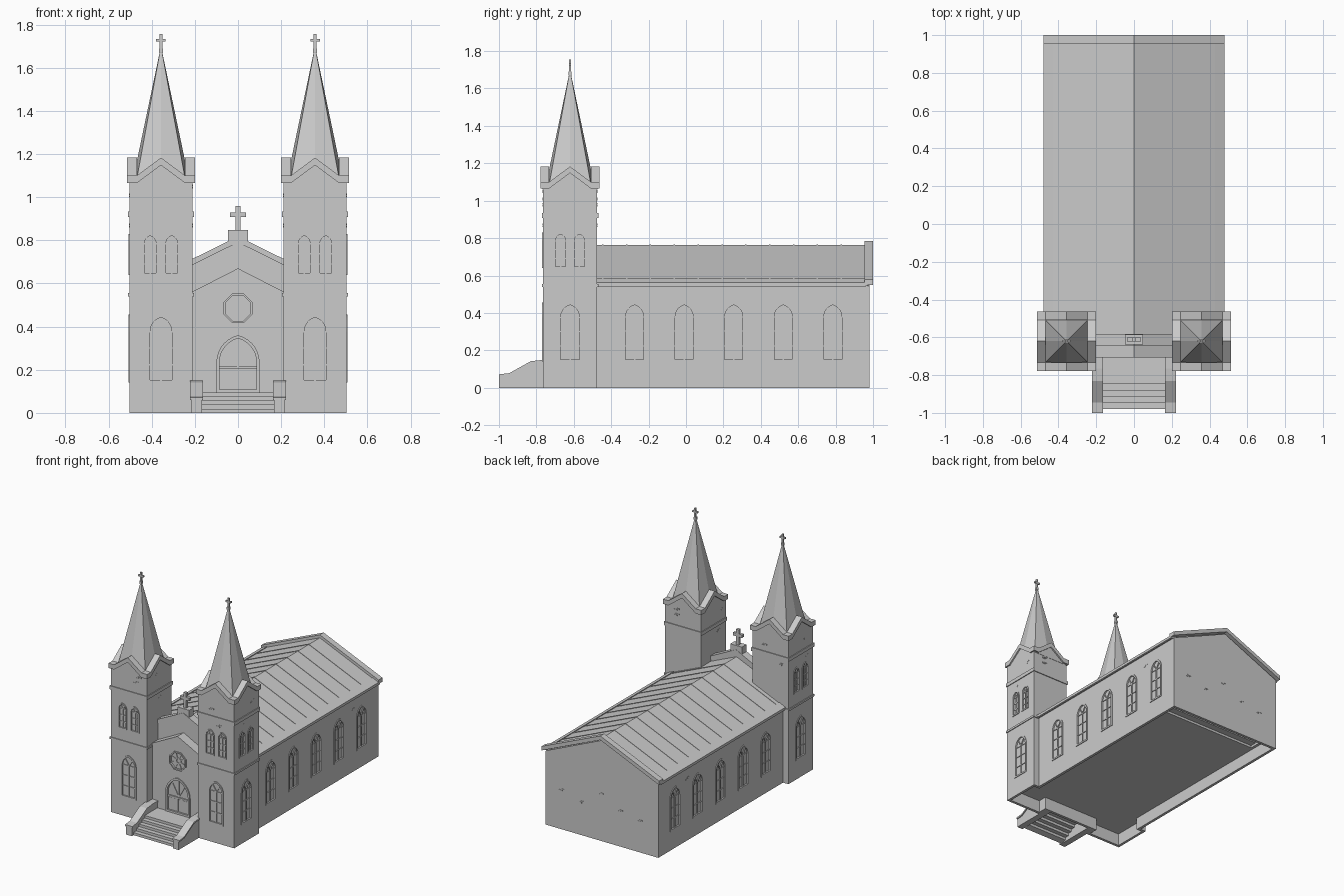
import bpy, bmesh, math, random
from mathutils import Matrix, Vector

cube = bpy.data.objects.get("Cube")
if cube:
    bpy.data.objects.remove(cube, do_unlink=True)

stone = bpy.data.materials.new("grey_stone")
stone.use_nodes = True
GREY = (0.6, 0.6, 0.6, 1)
stone.diffuse_color = GREY
stone.node_tree.nodes["Principled BSDF"].inputs["Base Color"].default_value = GREY
I = Matrix.Identity(4)
random.seed(4)


def finish(name, bm, m=I):
    bmesh.ops.recalc_face_normals(bm, faces=bm.faces)
    bm.transform(m)
    me = bpy.data.meshes.new(name)
    bm.to_mesh(me)
    bm.free()
    me.materials.append(stone)
    ob = bpy.data.objects.new(name, me)
    bpy.context.scene.collection.objects.link(ob)
    return ob


def prism(name, pts, a, b, axis="y", m=I):
    """Extrude a 2D outline from a to b along an axis."""
    place = {"y": lambda p, d: (p[0], d, p[1]),
             "x": lambda p, d: (d, p[0], p[1])}[axis]
    bm = bmesh.new()
    r0, r1 = ([bm.verts.new(place(p, d)) for p in pts] for d in (a, b))
    bm.faces.new(r0)
    bm.faces.new(r1)
    for i in range(len(pts)):
        j = (i + 1) % len(pts)
        bm.faces.new((r0[i], r0[j], r1[j], r1[i]))
    return finish(name, bm, m)


def box(name, x0, x1, y0, y1, z0, z1, m=I):
    return prism(name, [(x0, z0), (x1, z0), (x1, z1), (x0, z1)], y0, y1, "y", m)


def ring(name, outer, inner, a, b, m=I):
    """Closed moulding between two outlines, facing -y."""
    bm = bmesh.new()
    rows = [[bm.verts.new((p[0], d, p[1])) for p in o]
            for o, d in ((outer, a), (outer, b), (inner, b), (inner, a))]
    n = len(outer)
    for k in range(4):
        for i in range(n):
            j, l = (i + 1) % n, (k + 1) % 4
            bm.faces.new((rows[k][i], rows[k][j], rows[l][j], rows[l][i]))
    return finish(name, bm, m)


def bar(name, p, q, w, a, b, m=I):
    """Straight glazing bar between two points in the window plane."""
    p, q = Vector(p), Vector(q)
    d = (q - p).normalized() * w / 2
    n = Vector((-d.y, d.x))
    return prism(name, [p + n, q + n, q - n, p - n], a, b, "y", m)


def chevron(name, hw, z0, z1, t, a, b, m=I, flat=0.0):
    top = [(-hw, z0), (-hw + flat, z0), (0, z1), (hw - flat, z0), (hw, z0)]
    if not flat:
        top = [top[0], top[2], top[4]]
    return prism(name, top + [(x, z - t) for x, z in reversed(top)], a, b, "y", m)


def gable(name, hw, z0, z1, z2, a, b, m=I):
    return prism(name, [(-hw, z0), (hw, z0), (hw, z1), (0, z2), (-hw, z1)], a, b, "y", m)


def arch(hw, h, inset=0.0):
    """Pointed two-centred arch standing on z = 0."""
    c = 0.3 * hw
    w = hw - inset
    spring = h - 1.265 * hw
    end = math.acos(c / (w + c))
    arc = [((w + c) * math.cos(end * i / 7) - c, spring + (w + c) * math.sin(end * i / 7))
           for i in range(8)]
    return [(-w, inset), (w, inset)] + arc + [(-x, z) for x, z in reversed(arc[:-1])]


def on_wall(x, y, z, deg=0):
    return Matrix.Translation((x, y, z)) @ Matrix.Rotation(math.radians(deg), 4, "Z")


def cut(target, cutters):
    """Subtract the cutters, bake the result, remove the cutters."""
    for c in cutters:
        c.hide_render = True
        mod = target.modifiers.new("cut", "BOOLEAN")
        mod.operation, mod.solver, mod.object = "DIFFERENCE", "EXACT", c
    dg = bpy.context.evaluated_depsgraph_get()
    me = bpy.data.meshes.new_from_object(target.evaluated_get(dg))
    target.modifiers.clear()
    target.data = me
    for c in cutters:
        bpy.data.objects.remove(c, do_unlink=True)


def window(m, hw, h, rim=0.012):
    """Framed lancet with glazing bars; returns its wall cutter."""
    ring("window_frame", arch(hw, h), arch(hw, h, rim), -0.005, 0.007, m)
    spring = h - 1.265 * hw
    bar("window_mullion", (0, rim), (0, spring), 0.008, 0.0, 0.007, m)
    for f in (0.35, 0.68, 1.0):
        bar("window_crossbar", (-hw + rim / 2, spring * f), (hw - rim / 2, spring * f), 0.006, 0.001, 0.007, m)
    for s in (-1, 1):
        bar("window_tracery", (0, spring), (s * hw * 0.5, spring + hw * 0.8), 0.007, 0.0, 0.007, m)
    return prism("window_cutter", arch(hw, h, 0.003), -0.05, 0.006, "y", m)


def bricks(m, u, z):
    """Pair of worn bricks standing just proud of a wall."""
    box("worn_brick", u, u + 0.025, -0.002, 0.004, z, z + 0.008, m)
    box("worn_brick", u + 0.012, u + 0.04, -0.002, 0.004, z + 0.01, z + 0.018, m)


def base_cutters():
    """Open underside: shared floor recess, tower recesses and rear platform steps."""
    cs = [box("base_cutter", -0.44, 0.44, -0.68, 0.96, -0.1, 0.09)]
    for i in range(2):
        cs.append(box("platform_cutter", -0.42, 0.42, 0.76 + 0.05 * i, 0.955, -0.1, 0.107 + 0.017 * i))
    for s in (-1, 1):
        x = sorted((s * 0.23, s * 0.485))
        cs.append(box("base_cutter", x[0], x[1], -0.745, -0.495, -0.1, 0.09))
    return cs


def cross(name, x, y, z, h, arm, t):
    box(name + "_post", x - t, x + t, y - t, y + t, z, z + h)
    box(name + "_arm", x - arm, x + arm, y - t, y + t, z + h * 0.53, z + h * 0.53 + 2 * t)


# Nave walls with five lancets on each side
nave = gable("nave_walls", 0.46, 0, 0.545, 0.745, -0.6, 0.98)
holes = base_cutters()
for s in (-1, 1):
    for i in range(5):
        holes.append(window(on_wall(s * 0.46, -0.275 + 0.265 * i, 0.14, s * 90), 0.06, 0.315))
    bricks(on_wall(s * 0.46, 0.66, 0, s * 90), 0, 0.45)
cut(nave, holes)
for i in range(5):
    bricks(on_wall(0, 0.98, 0, 180), -0.35 + 0.16 * i, random.uniform(0.2, 0.55))

# Roof with seams, eave strips and rear coping
chevron("nave_roof", 0.475, 0.56, 0.763, 0.02, -0.59, 0.96)
for i in range(11):
    y = -0.445 + 0.1275 * i
    chevron("roof_seam", 0.43, 0.5822, 0.766, 0.008, y - 0.004, y + 0.004)
for s in (-1, 1):
    prism("eave_strip", [(s * 0.48, 0.543), (s * 0.48, 0.562), (s * 0.43, 0.585), (s * 0.43, 0.55)], -0.48, 0.97)
chevron("rear_coping", 0.48, 0.58, 0.785, 0.03, 0.955, 1.0)

# Entrance front: lower porch gable, upper gable, coping and cross
porch = gable("porch_wall", 0.215, 0, 0.54, 0.645, -0.7, -0.6)
octagon = [(math.cos(math.pi * (i + 0.5) / 4), math.sin(math.pi * (i + 0.5) / 4)) for i in range(8)]
rose = on_wall(0, -0.7, 0.485)
door = on_wall(0, -0.7, 0.095)


def oct_pts(r):
    return [(r * x, r * z) for x, z in octagon]


cut(porch, base_cutters() + [prism("rose_cutter", oct_pts(0.069), -0.05, 0.006, "y", rose),
                             prism("door_cutter", arch(0.097, 0.265, 0.003), -0.05, 0.01, "y", door)])
ring("rose_frame", oct_pts(0.073), oct_pts(0.063), -0.008, 0.008, rose)
ring("rose_hub", oct_pts(0.024), oct_pts(0.014), 0.001, 0.008, rose)
for x, z in octagon:
    bar("rose_spoke", (x * 0.018, z * 0.018), (x * 0.066, z * 0.066), 0.007, 0.002, 0.008, rose)
ring("door_frame", arch(0.1, 0.265), arch(0.1, 0.265, 0.014), -0.008, 0.012, door)
box("door_transom", -0.09, 0.09, 0.001, 0.012, 0.108, 0.12, door)
for s in (-1, 1):
    x = sorted((s * 0.003, s * 0.08))
    box("door_leaf", x[0], x[1], 0.005, 0.012, 0.005, 0.105, door)
    bar("door_tracery", (0, 0.12), (s * 0.05, 0.21), 0.008, 0.005, 0.012, door)
bar("door_mullion", (0, 0.12), (0, 0.25), 0.008, 0.005, 0.012, door)
chevron("porch_coping", 0.215, 0.56, 0.67, 0.025, -0.706, -0.6)
gable("upper_gable", 0.215, 0.4, 0.69, 0.795, -0.635, -0.59)
chevron("upper_coping", 0.215, 0.712, 0.818, 0.028, -0.642, -0.583)
box("cross_pedestal", -0.047, 0.047, -0.637, -0.585, 0.775, 0.848)
cross("gable_cross", 0, -0.611, 0.848, 0.112, 0.037, 0.011)

# Hollow entrance stair with sloping cheek walls
top = []
for i in range(5):
    y = -0.98 + 0.033 * i
    top += [(y, 0.019 * i), (y, 0.019 * (i + 1))]
top.append((-0.69, 0.095))
under = [(y + 0.008, max(z - 0.008, 0)) for y, z in top[:-1]] + [(-0.69, 0.087)]
prism("entrance_steps", top + under[:1:-1], -0.175, 0.175, "x")
cheek = [(-1, 0), (-1, 0.07), (-0.945, 0.076), (-0.83, 0.14), (-0.765, 0.147), (-0.69, 0.147), (-0.69, 0)]
for s in (-1, 1):
    prism("stair_cheek", cheek, s * 0.168, s * 0.215, "x")
    prism("cheek_cap", [(y, z + 0.002) for y, z in cheek[1:6]] + [(y, z - 0.01) for y, z in cheek[5:0:-1]],
          s * 0.163, s * 0.222, "x")

# Twin towers
for s in (-1, 1):
    cx, cy = s * 0.357, -0.62
    centre = on_wall(cx, cy, 0)
    tower = box("tower_walls", -0.147, 0.147, -0.145, 0.145, 0, 1.07, centre)
    holes = base_cutters()
    for turn in (0, s * 90):
        face = centre @ Matrix.Rotation(math.radians(turn), 4, "Z") @ Matrix.Translation((0, -0.146, 0))
        holes.append(window(face @ Matrix.Translation((0, 0, 0.14)), 0.062, 0.315))
        for u in (-0.05, 0.05):
            holes.append(window(face @ Matrix.Translation((u, 0, 0.64)), 0.036, 0.19, 0.009))
    cut(tower, holes)
    for z0, z1 in ((0.54, 0.555), (0.907, 0.933)):
        box("tower_band", -0.153, 0.153, -0.151, 0.151, z0, z1, centre)

    # Gabled cap on all four faces, and worn bricks below it
    for k in range(4):
        m = centre @ Matrix.Rotation(math.pi / 2 * k, 4, "Z")
        chevron("tower_gable_coping", 0.157, 1.1, 1.183, 0.035, -0.157, -0.112, m, 0.045)
        gable("tower_gable", 0.145, 1.06, 1.07, 1.155, -0.147, 0.0, m)
        for z in random.sample((0.86, 0.97, 1.0, 1.04), 2):
            bricks(m @ Matrix.Translation((0, -0.146, 0)), random.uniform(-0.12, 0.08), z)

    # Eight-sided spire and its cross
    bm = bmesh.new()
    tip = bm.verts.new((0, 0, 1.7))
    base = []
    for k in range(8):
        r = 0.157 if k % 2 else 0.128
        base.append(bm.verts.new((r * math.cos(k * math.pi / 4), r * math.sin(k * math.pi / 4), 1.09)))
    bm.faces.new(base)
    for k in range(8):
        bm.faces.new((base[k], base[(k + 1) % 8], tip))
    finish("spire", bm, centre)
    box("spire_finial", -0.009, 0.009, -0.009, 0.009, 1.67, 1.69, centre)
    cross("spire_cross", cx, cy, 1.685, 0.07, 0.022, 0.006)
